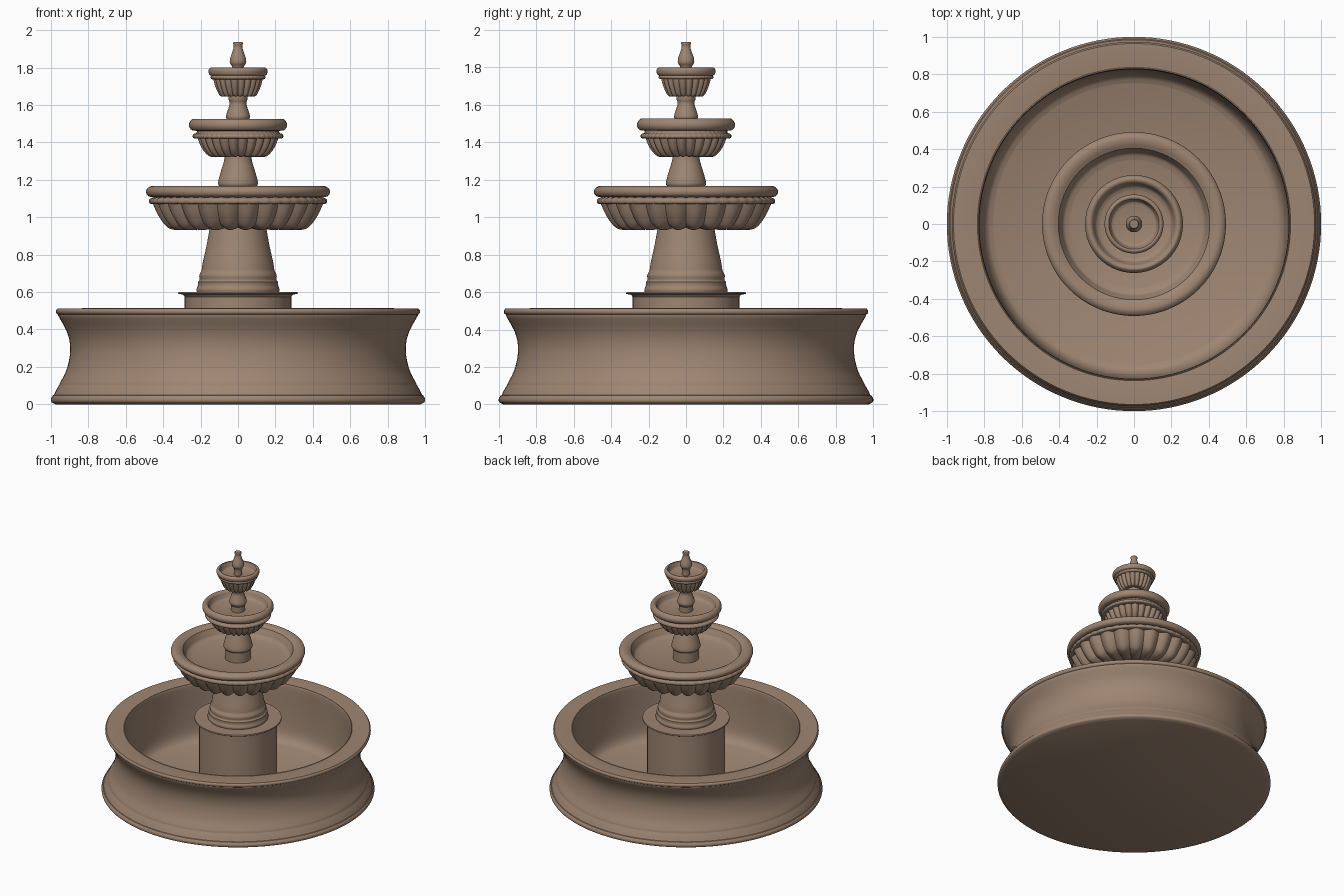
import bpy, math
from mathutils import Vector

stone = bpy.data.materials.new("warm_stone")
stone.diffuse_color = (0.34, 0.235, 0.168, 1)


def smooth_run(pts, steps=5):
    """Catmull-Rom curve through (radius, z) points."""
    p = [Vector(q) for q in pts]
    if len(p) < 3:
        return p
    p = [2 * p[0] - p[1]] + p + [2 * p[-1] - p[-2]]
    out = []
    for i in range(1, len(p) - 2):
        a, b, c, d = p[i - 1:i + 3]
        for k in range(steps):
            t = k / steps
            out.append(0.5 * (2 * b + (c - a) * t + (2 * a - 5 * b + 4 * c - d) * t * t
                              + (3 * b - a - 3 * c + d) * t ** 3))
    return out + [p[-2]]


def lathe(name, runs, seg=96, lobes=0, depth=0.0):
    """Spin smooth runs round z; lobes press valleys into the profile along its normal."""
    prof = []
    for run in runs:
        for q in smooth_run(run):
            if not prof or (q - prof[-1]).length > 1e-5:
                prof.append(q)
    n = len(prof)
    verts, faces = [], []
    for i, q in enumerate(prof):
        tan = (prof[min(i + 1, n - 1)] - prof[max(i - 1, 0)]).normalized()
        nrm = Vector((tan.y, -tan.x))
        amp = depth * min(1, 2.5 * i / n)
        for s in range(seg):
            a = 2 * math.pi * s / seg
            v = q - nrm * amp * (1 - abs(math.sin(a * lobes / 2))) if lobes else q
            verts.append((max(v.x, 0.0005) * math.cos(a), max(v.x, 0.0005) * math.sin(a), v.y))
    for i in range(n - 1):
        for s in range(seg):
            t = (s + 1) % seg
            faces.append((i * seg + s, i * seg + t, (i + 1) * seg + t, (i + 1) * seg + s))
    me = bpy.data.meshes.new(name)
    me.from_pydata(verts, [], faces)
    me.materials.append(stone)
    ob = bpy.data.objects.new(name, me)
    bpy.context.collection.objects.link(ob)
    bpy.ops.object.select_all(action='DESELECT')
    ob.select_set(True)
    bpy.context.view_layer.objects.active = ob
    bpy.ops.object.shade_smooth_by_angle(angle=math.radians(35))
    return ob


# large ground basin
lathe("ground_basin", [
    [(0, 0), (0.975, 0)],
    [(0.975, 0), (0.997, 0.012), (1.0, 0.03), (0.99, 0.048)],
    [(0.985, 0.05), (0.97, 0.08), (0.955, 0.105)],
    [(0.955, 0.107), (0.915, 0.19), (0.897, 0.29), (0.912, 0.38), (0.962, 0.475)],
    [(0.962, 0.48), (0.971, 0.487), (0.973, 0.5), (0.965, 0.512)],
    [(0.965, 0.512), (0.84, 0.512)],
    [(0.84, 0.512), (0.828, 0.495), (0.825, 0.3), (0.815, 0.15), (0.79, 0.085), (0.75, 0.06)],
    [(0.75, 0.06), (0, 0.06)]], seg=128)

# pedestal with thin cap plate
lathe("pedestal", [
    [(0.285, 0.05), (0.285, 0.575)],
    [(0.285, 0.575), (0.295, 0.586), (0.318, 0.59)],
    [(0.32, 0.592), (0.318, 0.601)], [(0.318, 0.601), (0, 0.601)]])

# three columns
lathe("lower_column", [
    [(0.22, 0.6), (0.222, 0.615), (0.215, 0.635), (0.215, 0.655)],
    [(0.215, 0.655), (0.205, 0.665), (0.207, 0.69), (0.195, 0.715)],
    [(0.195, 0.715), (0.188, 0.76), (0.168, 0.85), (0.15, 0.95)]])
lathe("middle_column", [
    [(0.095, 1.07), (0.095, 1.16)],
    [(0.095, 1.16), (0.106, 1.175), (0.104, 1.2), (0.09, 1.25), (0.075, 1.3), (0.07, 1.34)]])
lathe("upper_column", [
    [(0.05, 1.46), (0.05, 1.51)],
    [(0.05, 1.51), (0.063, 1.53), (0.062, 1.55), (0.045, 1.605), (0.05, 1.63), (0.052, 1.66)]],
    seg=64)


def bowl(name, flute, frill, rim, inside, lobes, depth, seg):
    lathe(name + "_fluted_shell", [flute], seg, lobes, depth)
    lathe(name + "_frill", [frill], seg, lobes * 2, depth * 0.15)
    lathe(name + "_rim_and_basin", [rim] + inside, 96)


# lower bowl
bowl("lower_bowl",
     [(0.13, 0.95), (0.28, 0.933), (0.35, 0.934), (0.39, 0.955), (0.43, 1.01), (0.462, 1.078)],
     [(0.43, 1.072), (0.468, 1.072), (0.477, 1.085), (0.47, 1.1), (0.44, 1.112)],
     [(0.42, 1.105), (0.472, 1.11), (0.49, 1.127), (0.488, 1.15), (0.465, 1.166),
      (0.435, 1.164), (0.405, 1.15)],
     [[(0.405, 1.15), (0.39, 1.12), (0.375, 1.095), (0.34, 1.08)], [(0.34, 1.08), (0, 1.08)]],
     24, 0.026, 240)

# middle bowl
bowl("middle_bowl",
     [(0.06, 1.33), (0.12, 1.322), (0.155, 1.327), (0.185, 1.355), (0.205, 1.39), (0.22, 1.43)],
     [(0.2, 1.422), (0.235, 1.422), (0.243, 1.432), (0.238, 1.445), (0.222, 1.452), (0.222, 1.475)],
     [(0.21, 1.462), (0.245, 1.465), (0.26, 1.483), (0.26, 1.505), (0.245, 1.525),
      (0.23, 1.524), (0.22, 1.515)],
     [[(0.22, 1.515), (0.21, 1.49), (0.2, 1.475), (0.18, 1.465)], [(0.18, 1.465), (0, 1.465)]],
     24, 0.016, 240)

# top bowl
bowl("top_bowl",
     [(0.04, 1.655), (0.08, 1.645), (0.1, 1.653), (0.117, 1.685), (0.128, 1.715), (0.135, 1.745)],
     [(0.12, 1.738), (0.14, 1.738), (0.147, 1.748), (0.142, 1.758), (0.135, 1.765)],
     [(0.13, 1.755), (0.15, 1.76), (0.157, 1.775), (0.156, 1.79), (0.145, 1.8),
      (0.135, 1.798)],
     [[(0.135, 1.798), (0.128, 1.78), (0.12, 1.762), (0.105, 1.755)], [(0.105, 1.755), (0, 1.755)]],
     20, 0.011, 200)

# spout finial
lathe("spout_finial", [
    [(0.03, 1.75), (0.03, 1.8), (0.043, 1.825), (0.042, 1.85), (0.03, 1.885), (0.023, 1.91),
     (0.026, 1.93), (0.023, 1.936)],
    [(0.023, 1.936), (0, 1.936)]], seg=48)
